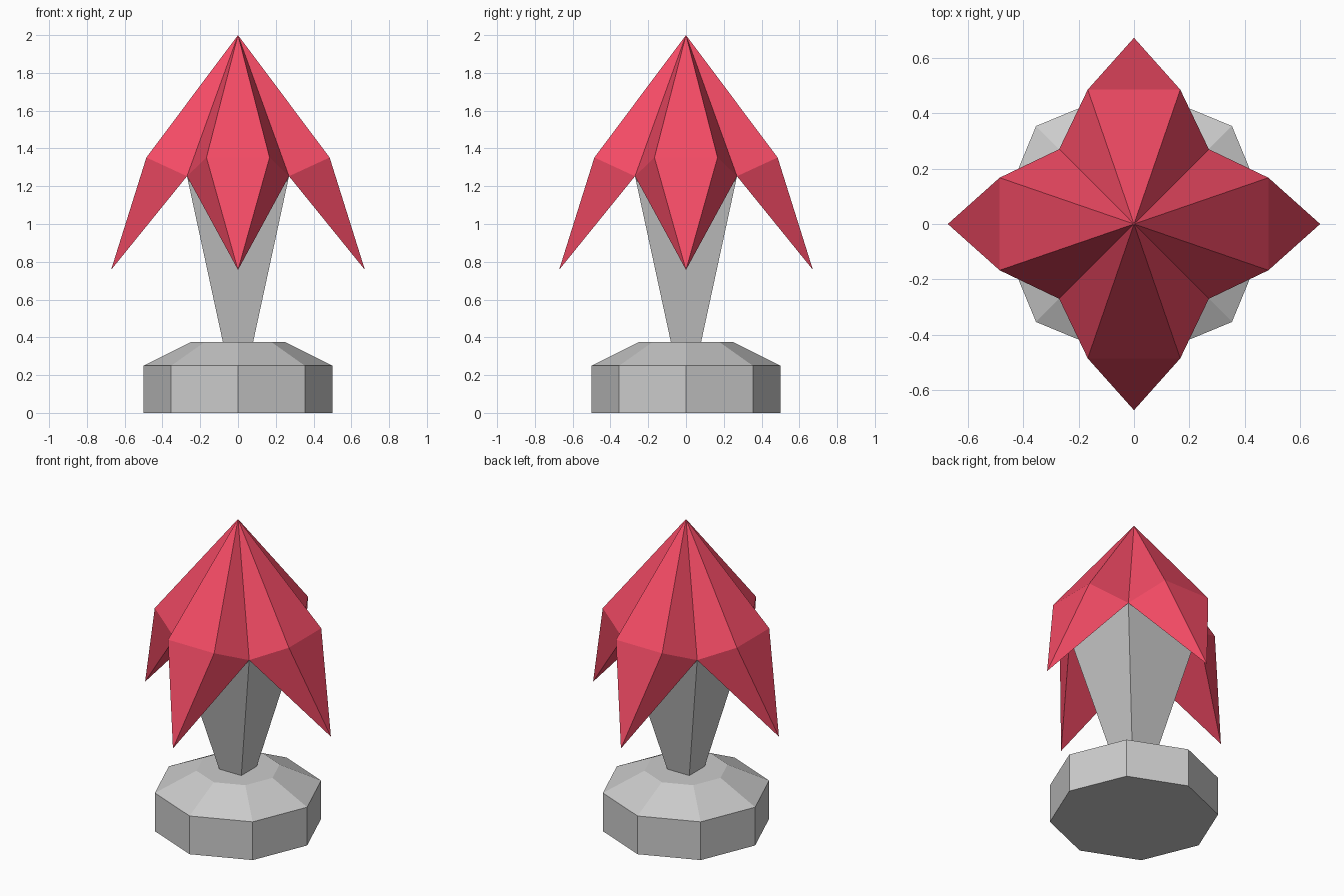
import bpy, bmesh
from math import pi, sin, cos, sqrt
from mathutils import Matrix, Vector

if "Cube" in bpy.data.objects:
    bpy.data.objects.remove(bpy.data.objects["Cube"])


def finish(bm, name, color=None):
    bmesh.ops.remove_doubles(bm, verts=bm.verts, dist=1e-4)
    bmesh.ops.recalc_face_normals(bm, faces=bm.faces)
    mesh = bpy.data.meshes.new(name)
    bm.to_mesh(mesh)
    bm.free()
    obj = bpy.data.objects.new(name, mesh)
    bpy.context.collection.objects.link(obj)
    if color:
        mat = bpy.data.materials.new(name)
        mat.diffuse_color = color
        mat.use_nodes = True
        mat.node_tree.nodes["Principled BSDF"].inputs["Base Color"].default_value = mat.diffuse_color
        mesh.materials.append(mat)
    return obj


def lathe(name, sides, profile, turn=0.0):
    """Stack of regular polygon rings (radius, z), capped at both ends."""
    bm = bmesh.new()
    rings = [[bm.verts.new((r * cos(turn + 2 * pi * i / sides),
                            r * sin(turn + 2 * pi * i / sides), z))
              for i in range(sides)] for r, z in profile]
    for low, high in zip(rings, rings[1:]):
        for i in range(sides):
            j = (i + 1) % sides
            bm.faces.new((low[i], low[j], high[j], high[i]))
    bm.faces.new(rings[0])
    bm.faces.new(rings[-1])
    return finish(bm, name)


# Octagonal foot with a sloped top
lathe("base", 8, [(0.5, 0), (0.5, 0.25), (0.25, 0.375)])

# Square stem flaring up to the canopy
lathe("stem", 4, [(0.08 * sqrt(2), 0.375), (0.27 * sqrt(2), 1.253)], pi / 4)

# Canopy: one drooping faceted petal, repeated four times around the apex
apex, tip = Vector((0, 0, 2)), Vector((0, -0.672, 0.757))
valley_l, valley_r = Vector((-0.27, -0.27, 1.253)), Vector((0.27, -0.27, 1.253))
shoulder_l, shoulder_r = Vector((-0.167, -0.485, 1.352)), Vector((0.167, -0.485, 1.352))
petal = [
    (apex, shoulder_l, shoulder_r),
    (apex, valley_l, shoulder_l),
    (apex, shoulder_r, valley_r),
    (shoulder_l, tip, shoulder_r),
    (valley_l, tip, shoulder_l),
    (shoulder_r, tip, valley_r),
    (valley_l, valley_r, tip),
]
bm = bmesh.new()
for k in range(4):
    rot = Matrix.Rotation(k * pi / 2, 3, 'Z')
    for tri in petal:
        bm.faces.new([bm.verts.new(rot @ p) for p in tri])
finish(bm, "canopy", (0.9, 0.07, 0.13, 1))
